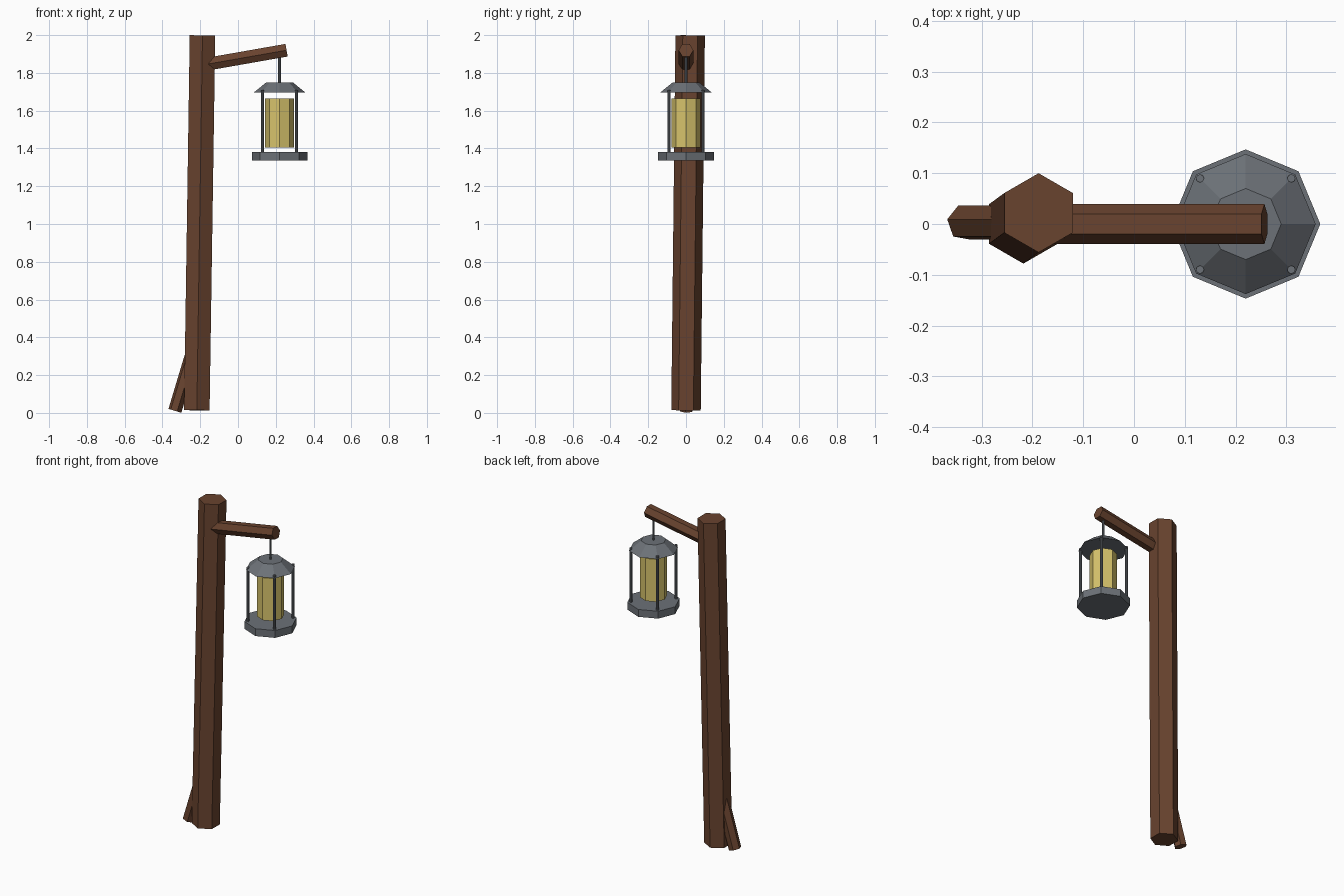
import bpy, bmesh
from mathutils import Vector, Matrix
from math import radians

cube = bpy.data.objects.get("Cube")
if cube:
    bpy.data.objects.remove(cube, do_unlink=True)


def material(name, rgb):
    mat = bpy.data.materials.new(name)
    mat.use_nodes = True
    mat.diffuse_color = (*rgb, 1)
    mat.node_tree.nodes["Principled BSDF"].inputs["Base Color"].default_value = (*rgb, 1)
    return mat


wood = material("brown wood", (0.14, 0.056, 0.028))
metal = material("grey metal", (0.15, 0.165, 0.185))
glow = material("yellow glass", (0.68, 0.55, 0.15))


def prism(name, start, end, radius, sides, mat, end_radius=None, twist=0):
    """Flat-sided prism or frustum running from start to end."""
    start, end = Vector(start), Vector(end)
    axis = end - start
    bm = bmesh.new()
    bmesh.ops.create_cone(bm, cap_ends=True, segments=sides, radius1=radius,
                          radius2=radius if end_radius is None else end_radius,
                          depth=axis.length)
    turn = Vector((0, 0, 1)).rotation_difference(axis).to_matrix().to_4x4()
    bm.transform(Matrix.Translation((start + end) / 2) @ turn
                 @ Matrix.Rotation(radians(twist), 4, "Z"))
    mesh = bpy.data.meshes.new(name)
    bm.to_mesh(mesh)
    bm.free()
    mesh.materials.append(mat)
    obj = bpy.data.objects.new(name, mesh)
    bpy.context.collection.objects.link(obj)
    return obj


# Leaning timber: post, arm and foot brace
prism("post", (-0.218, 0, 0.014), (-0.188, 0.022, 1.998), 0.078, 6, wood)
prism("arm", (-0.17, 0, 1.845), (0.257, 0, 1.92), 0.039, 6, wood)
prism("foot_brace", (-0.334, 0.003, 0.011), (-0.21, 0.003, 0.424), 0.036, 6, wood, twist=20)

# Hanging lantern
LX = 0.22
prism("hanger", (LX, 0, 1.74), (LX, 0, 1.9), 0.007, 8, metal)
prism("lantern_roof", (LX, 0, 1.695), (LX, 0, 1.75), 0.138, 8, metal, end_radius=0.07)
prism("lantern_base", (LX, 0, 1.335), (LX, 0, 1.38), 0.147, 8, metal)
prism("lantern_glass", (LX, 0, 1.405), (LX, 0, 1.665), 0.076, 8, glow)
for side, sx in (("left", 1), ("right", -1)):
    for face, sy in (("front", -1), ("back", 1)):
        x, y = LX + sx * 0.09, sy * 0.09
        prism(f"{face}_{side}_rod", (x, y, 1.37), (x, y, 1.71), 0.008, 8, metal)
